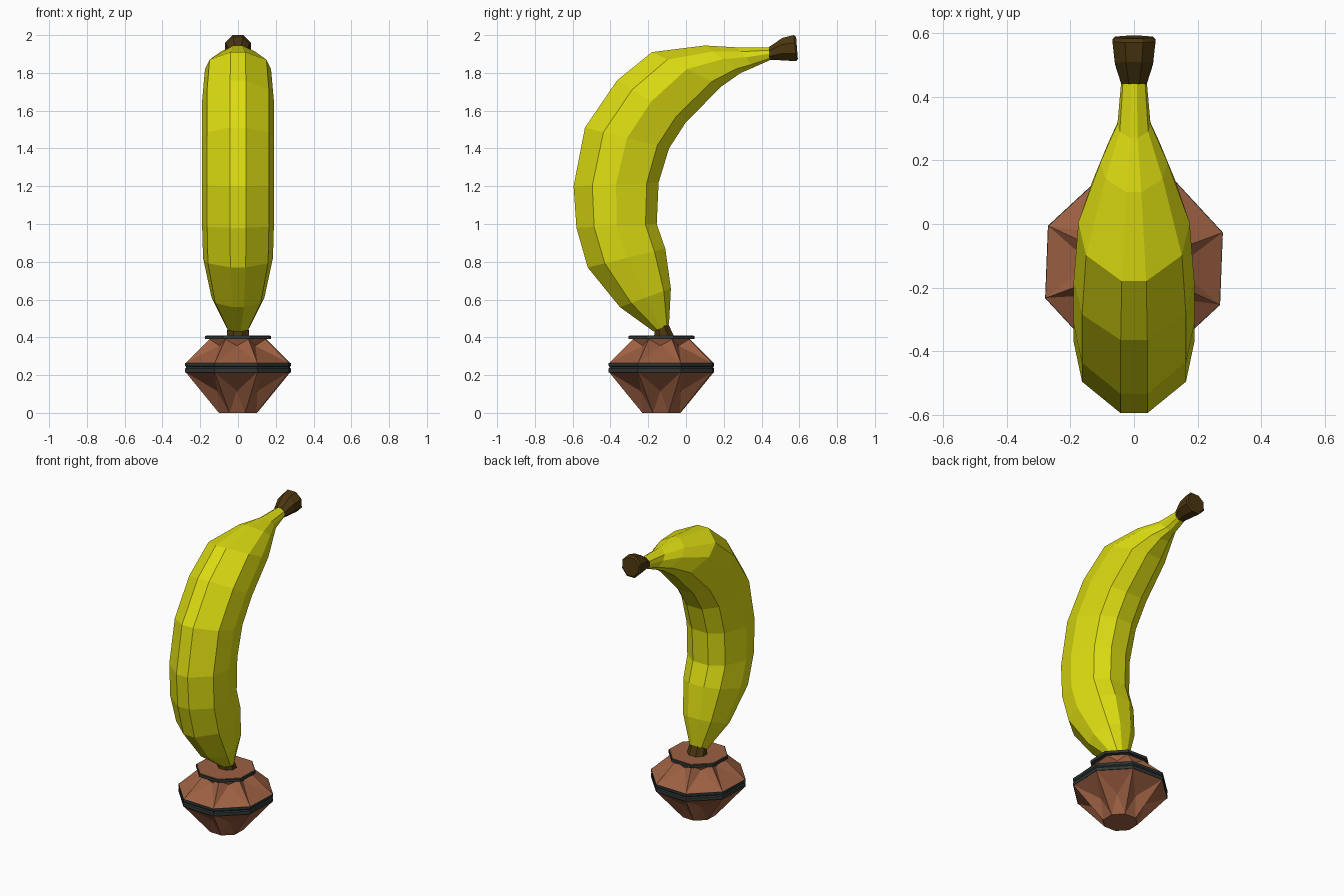
import bpy, bmesh
from math import cos, sin, radians
from mathutils import Vector

cube = bpy.data.objects.get("Cube")
if cube:
    bpy.data.objects.remove(cube)


def material(name, rgb):
    m = bpy.data.materials.new(name)
    m.use_nodes = True
    m.diffuse_color = (*rgb, 1)
    m.node_tree.nodes["Principled BSDF"].inputs["Base Color"].default_value = (*rgb, 1)
    return m


YELLOW = material("banana yellow", (0.72, 0.72, 0.006))
BROWN = material("stem brown", (0.07, 0.038, 0.005))
CLAY = material("terracotta", (0.34, 0.118, 0.055))
DARK = material("dark band", (0.03, 0.038, 0.036))


def make_object(name, bm, mat):
    bmesh.ops.recalc_face_normals(bm, faces=bm.faces)
    mesh = bpy.data.meshes.new(name)
    bm.to_mesh(mesh)
    bm.free()
    mesh.materials.append(mat)
    obj = bpy.data.objects.new(name, mesh)
    bpy.context.collection.objects.link(obj)
    return obj


def bridge(bm, low, high):
    n = len(low)
    return [bm.faces.new((low[i], low[(i + 1) % n], high[(i + 1) % n], high[i]))
            for i in range(n)]


def loft(name, rings, mat):
    """Join rings of points into a closed solid."""
    bm = bmesh.new()
    loops = [[bm.verts.new(p) for p in ring] for ring in rings]
    for a, b in zip(loops, loops[1:]):
        bridge(bm, a, b)
    bm.faces.new(loops[0])
    bm.faces.new(loops[-1])
    return make_object(name, bm, mat)


# Ten-sided fruit section: (depth from outer to inner curve, share of half width)
SECTION = [(0, 0.22), (0.22, 0.86), (0.5, 1), (0.86, 0.74), (1, 0.3)]


def section_ring(outer, inner, width):
    a, b = Vector((0, *outer)), Vector((0, *inner))
    right = [a.lerp(b, t) + Vector((w * width, 0, 0)) for t, w in SECTION]
    return right + [Vector((-p.x, p.y, p.z)) for p in reversed(right)]


# Fruit: outer curve point, inner curve point (y, z), half width
fruit = [
    ((-0.17, 0.43), (-0.09, 0.47), 0.06),
    ((-0.35, 0.56), (-0.08, 0.66), 0.14),
    ((-0.52, 0.77), (-0.11, 0.87), 0.185),
    ((-0.58, 0.98), (-0.155, 1.0), 0.19),
    ((-0.595, 1.2), (-0.145, 1.22), 0.19),
    ((-0.535, 1.51), (-0.09, 1.40), 0.19),
    ((-0.365, 1.76), (0.0, 1.54), 0.19),
    ((-0.18, 1.91), (0.19, 1.73), 0.175),
    ((0.10, 1.945), (0.29, 1.80), 0.105),
    ((0.27, 1.935), (0.36, 1.83), 0.052),
    ((0.45, 1.935), (0.45, 1.87), 0.04),
]
loft("banana_fruit", [section_ring(*r) for r in fruit], YELLOW)


def oval_ring(top, bottom, width, n=8):
    a, b = Vector((0, *top)), Vector((0, *bottom))
    mid, half = (a + b) / 2, (a - b) / 2
    angles = [radians(360 / n * (i + 0.5)) for i in range(n)]
    k = 1 / cos(radians(180 / n))
    return [mid + half * (k * cos(t)) + Vector((k * width * sin(t), 0, 0)) for t in angles]


# Stem at the top and short stub between fruit and pot
loft("stem", [
    oval_ring((0.44, 1.937), (0.44, 1.867), 0.04),
    oval_ring((0.51, 1.985), (0.50, 1.867), 0.06),
    oval_ring((0.57, 2.0), (0.585, 1.862), 0.068),
    oval_ring((0.583, 1.99), (0.592, 1.875), 0.06),
], BROWN)
loft("tip_stub", [
    oval_ring((-0.17, 0.40), (-0.06, 0.40), 0.06),
    oval_ring((-0.165, 0.435), (-0.095, 0.472), 0.055),
], BROWN)

# Eight-sided pot
CENTRE = Vector((0, -0.13, 0))


def pot_ring(radius, z, turn=20.3):
    return [CENTRE + Vector((radius * cos(radians(turn + 45 * i)),
                             radius * sin(radians(turn + 45 * i)), z)) for i in range(8)]


def dented_cone(name, low, high, dent_radius, dent_z):
    """Frustum whose sides are each poked inward into four triangles."""
    bm = bmesh.new()
    a, b = [[bm.verts.new(p) for p in pot_ring(*r)] for r in (low, high)]
    sides = bridge(bm, a, b)
    bm.faces.new(a)
    bm.faces.new(b)
    for v in bmesh.ops.poke(bm, faces=sides)["verts"]:
        out = v.co - CENTRE
        out.z = 0
        v.co = CENTRE + out.normalized() * dent_radius + Vector((0, 0, dent_z))
    return make_object(name, bm, CLAY)


dented_cone("pot_lower", (0.108, 0), (0.295, 0.215), 0.15, 0.115)
dented_cone("pot_upper", (0.295, 0.265), (0.16, 0.39), 0.135, 0.355)
loft("pot_belt", [pot_ring(r, z) for r, z in
                  ((0.298, 0.215), (0.298, 0.235), (0.292, 0.242),
                   (0.298, 0.249), (0.298, 0.265))], DARK)
loft("pot_rim", [pot_ring(0.187, 0.39), pot_ring(0.187, 0.408)], DARK)
loft("pot_top", [pot_ring(0.18, 0.40), pot_ring(0.18, 0.411)], CLAY)
